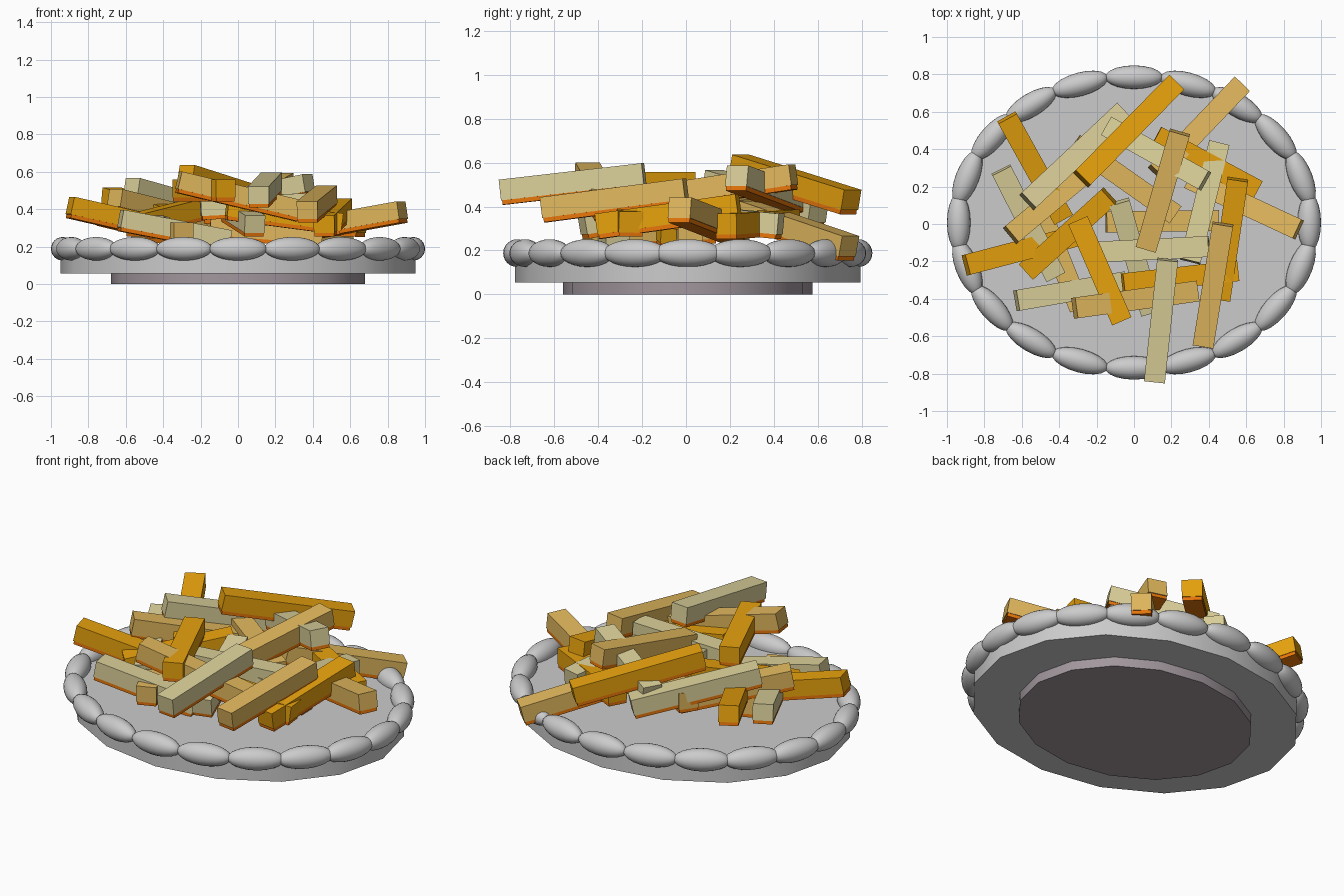
import bpy
import math
from mathutils import Vector, Matrix

if "Cube" in bpy.data.objects:
    bpy.data.objects.remove(bpy.data.objects["Cube"])


def material(name, rgb):
    m = bpy.data.materials.new(name)
    m.diffuse_color = (*rgb, 1)
    m.use_nodes = True
    m.node_tree.nodes["Principled BSDF"].inputs["Base Color"].default_value = m.diffuse_color
    return m


ORANGE = material("golden", (0.80, 0.36, 0.004))
TAN = material("tan", (0.76, 0.48, 0.11))
CREAM = material("cream", (0.71, 0.63, 0.32))
CRUST = material("crust", (0.80, 0.18, 0.003))
FOOT = material("foot_grey", (0.36, 0.31, 0.34))
CY = 0.008


def disc(name, rx, ry, z0, z1, mat=None):
    bpy.ops.mesh.primitive_cylinder_add(vertices=16, radius=1, depth=1,
                                        location=(0, CY, (z0 + z1) / 2))
    o = bpy.context.object
    o.name = name
    o.scale = (rx, ry, z1 - z0)
    bpy.ops.object.transform_apply(location=False, rotation=False, scale=True)
    bpy.ops.object.shade_smooth_by_angle(angle=math.radians(30))
    if mat:
        o.data.materials.append(mat)


# Plate and its foot
disc("plate", 0.95, 0.785, 0.055, 0.18)
disc("plate_foot", 0.68, 0.567, 0.0, 0.06, FOOT)

# Beaded rim
RX, RY, BEADS = 0.937, 0.777, 20
for i in range(BEADS):
    a = 2 * math.pi * i / BEADS
    c, s = math.cos(a), math.sin(a)
    bpy.ops.mesh.primitive_uv_sphere_add(segments=20, ring_count=12, radius=1,
                                         location=(RX * c, RY * s + CY, 0.188))
    o = bpy.context.object
    o.name = f"rim_bead_{i + 1}"
    o.scale = (0.155, 0.063, 0.063)
    o.rotation_euler = (0, 0, math.atan2(RY * c, -RX * s))
    bpy.ops.object.shade_smooth()


def box(name, frame, size, mat):
    bpy.ops.mesh.primitive_cube_add(size=1)
    o = bpy.context.object
    o.name = name
    o.matrix_world = frame @ Matrix.Diagonal((*size, 1))
    o.data.materials.append(mat)


def fry(n, p, q, mat):
    """Square stick from p to q with a browned strip along its underside."""
    p, q = Vector(p), Vector(q)
    x = (q - p).normalized()
    y = Vector((0, 0, 1)).cross(x).normalized()
    z = x.cross(y)
    frame = Matrix((x, y, z)).transposed().to_4x4()
    frame.translation = (p + q) / 2 + z * 0.01
    length = (q - p).length
    box(f"fry_{n}", frame, (length, 0.112, 0.095), mat)
    box(f"fry_crust_{n}", frame @ Matrix.Translation((0, 0, -0.05)),
        (length * 0.985, 0.106, 0.036), CRUST)


# Pile of fries: both ends of each centre line
for n, (p, q, mat) in enumerate([
    ((-.68, .57, .46), (-.38, .03, .36), ORANGE),
    ((-.57, .12, .51), (-.06, .60, .365), CREAM),
    ((-.90, -.22, .41), (-.29, -.06, .27), ORANGE),
    ((-.57, -.25, .31), (-.13, .15, .42), ORANGE),
    ((-.30, .02, .50), (-.065, -.52, .50), ORANGE),
    ((-.32, -.45, .545), (.33, -.36, .39), TAN),
    ((-.06, -.32, .40), (.55, -.25, .32), ORANGE),
    ((.37, -.65, .385), (.475, 0, .47), TAN),
    ((.11, -.84, .465), (.18, -.19, .54), CREAM),
    ((.555, .24, .40), (.46, -.40, .31), ORANGE),
    ((.88, -.03, .385), (.30, .24, .28), TAN),
    ((.66, .18, .31), (.12, .47, .33), ORANGE),
    ((.57, .74, .21), (.12, .27, .37), TAN),
    ((-.28, .24, .58), (.22, .75, .42), ORANGE),
    ((.065, -.13, .44), (.245, .49, .535), TAN),
    ((.38, .23, .53), (-.14, .52, .42), CREAM),
    ((.455, .43, .31), (.30, -.20, .37), CREAM),
    ((.40, -.12, .43), (-.20, -.15, .40), CREAM),
    ((-.08, .12, .42), (.09, -.47, .31), CREAM),
    ((-.71, .29, .37), (-.42, -.28, .30), CREAM),
    ((-.66, -.06, .45), (-.18, .34, .33), TAN),
    ((-.29, -.45, .27), (-.52, .12, .29), TAN),
    ((-.63, -.41, .34), (-.05, -.31, .23), CREAM),
    ((-.15, .01, .30), (.45, .02, .25), TAN),
    ((-.32, .43, .39), (.22, .05, .36), TAN),
], 1):
    fry(n, p, q, mat)
